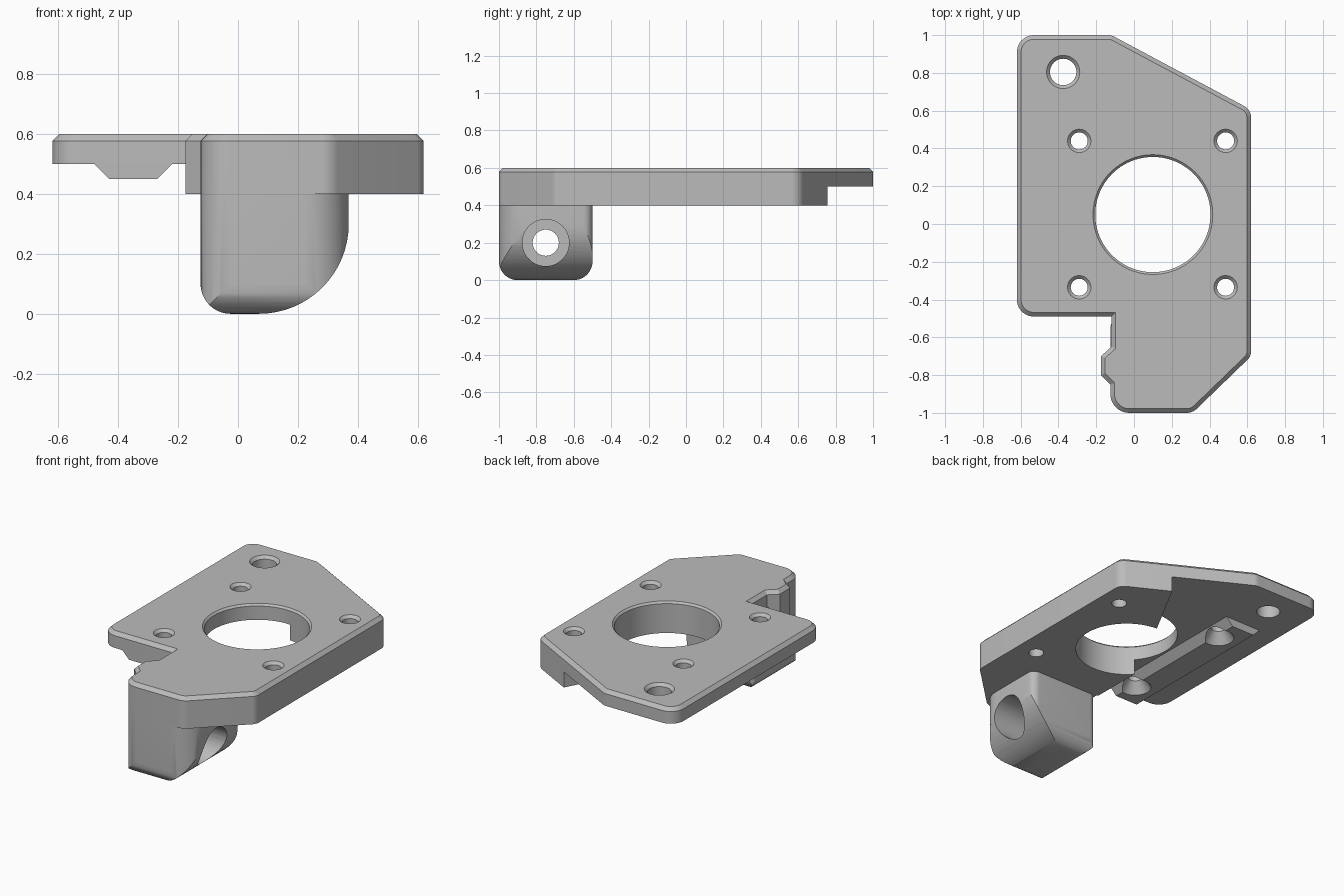
import bpy, bmesh, math
from mathutils import Vector, Matrix

if "Cube" in bpy.data.objects:
    bpy.data.objects.remove(bpy.data.objects["Cube"])

grey = bpy.data.materials.new("light_grey")
grey.use_nodes = True
colour = (0.5, 0.5, 0.5, 1)
grey.diffuse_color = colour
grey.node_tree.nodes["Principled BSDF"].inputs["Base Color"].default_value = colour

# Axis maps: profile (u, v) extruded along w
PLAN = Matrix.Identity(3)
ALONG_Y = Matrix(((1, 0, 0), (0, 0, 1), (0, 1, 0)))
ALONG_X = Matrix(((0, 0, 1), (1, 0, 0), (0, 1, 0)))


def rounded(corners, steps=10):
    """Replace each (u, v, radius) corner by a fillet arc."""
    out = []
    for i, (u, v, r) in enumerate(corners):
        p = Vector((u, v))
        a = Vector(corners[i - 1][:2]) - p
        b = Vector(corners[(i + 1) % len(corners)][:2]) - p
        if r == 0:
            out.append(p)
            continue
        a.normalize()
        b.normalize()
        half = a.angle(b) / 2
        centre = p + (a + b).normalized() * (r / math.sin(half))
        start = p + a * (r / math.tan(half)) - centre
        end = p + b * (r / math.tan(half)) - centre
        sweep = math.atan2(start.x * end.y - start.y * end.x, start.dot(end))
        for k in range(steps + 1):
            t = sweep * k / steps
            c, s = math.cos(t), math.sin(t)
            out.append(centre + Vector((c * start.x - s * start.y, s * start.x + c * start.y)))
    return out


def finish(bm, name):
    bmesh.ops.recalc_face_normals(bm, faces=bm.faces)
    mesh = bpy.data.meshes.new(name)
    bm.to_mesh(mesh)
    bm.free()
    mesh.materials.append(grey)
    ob = bpy.data.objects.new(name, mesh)
    bpy.context.collection.objects.link(ob)
    return ob


def prism(name, points, low, high, axes=PLAN, bevel=0):
    bm = bmesh.new()
    base = bm.faces.new([bm.verts.new(axes @ Vector((p[0], p[1], low))) for p in points])
    moved = bmesh.ops.extrude_face_region(bm, geom=[base])["geom"]
    top = [g for g in moved if isinstance(g, bmesh.types.BMVert)]
    bmesh.ops.translate(bm, verts=top, vec=axes @ Vector((0, 0, high - low)))
    bmesh.ops.recalc_face_normals(bm, faces=bm.faces)
    if bevel:
        rim = set(top)
        edges = [e for e in bm.edges if set(e.verts) <= rim]
        bmesh.ops.bevel(bm, geom=edges, offset=bevel, segments=1, affect='EDGES', clamp_overlap=False)
    return finish(bm, name)


def turned(name, profile, place, segments=48):
    """Closed solid of revolution from (radius, height) pairs."""
    bm = bmesh.new()
    rings = []
    for r, h in profile:
        rings.append([bm.verts.new(place @ Vector((r * math.cos(math.tau * k / segments),
                                                   r * math.sin(math.tau * k / segments), h)))
                      for k in range(segments)])
    for lo, hi in zip(rings, rings[1:]):
        for k in range(segments):
            n = (k + 1) % segments
            bm.faces.new((lo[k], lo[n], hi[n], hi[k]))
    bm.faces.new(rings[0])
    bm.faces.new(rings[-1])
    return finish(bm, name)


def combine(ob, other, operation):
    other.hide_render = True
    mod = ob.modifiers.new(operation.lower(), 'BOOLEAN')
    mod.operation, mod.object, mod.solver = operation, other, 'EXACT'
    bpy.context.view_layer.objects.active = ob
    bpy.ops.object.modifier_apply(modifier=mod.name)
    bpy.data.objects.remove(other)


# Plate with bevelled top edge
outline = [(-.62, 1, .09), (-.62, -.49, .09), (-.12, -.49, 0), (-.12, -.65, 0), (-.175, -.7, 0),
           (-.175, -.8, 0), (-.125, -.85, 0), (-.125, -1, .1), (.31, -1, .08), (.62, -.7, .06),
           (.62, .605, .07), (-.12, 1, .07)]
plate = prism("mounting_plate", rounded(outline), .4, .6, bevel=.022)

# Thinner underside area
relief = [(-.8, -.55), (-.13, -.55), (-.13, -.106), (.335, .755), (.55, 1.15), (-.8, 1.15)]
combine(plate, prism("relief_cutter", relief, .2, .5), 'DIFFERENCE')

# Hanging block: intersection of front, side and plan profiles
block = prism("bearing_block", rounded([(-.125, 0, .1), (.37, 0, .3), (.37, .5, 0), (-.125, .5, 0)], 16),
              -1, -.5, ALONG_Y)
side = rounded([(-1, 0, .1), (-.5, 0, .1), (-.5, .7, 0), (-1, .7, 0)])
combine(block, prism("side_profile", side, -.5, .6, ALONG_X), 'INTERSECT')
plan = rounded([(-.125, -1, .1), (.37, -1, .15), (.37, -.5, .05), (-.125, -.5, .05)])
combine(block, prism("plan_profile", plan, -.2, .8), 'INTERSECT')
combine(plate, block, 'UNION')

# Tapered rail under the thin area
rail = [(-.48, .5), (-.43, .45), (-.27, .45), (-.22, .5), (-.22, .53), (-.48, .53)]
combine(plate, prism("under_rail", rail, -.488, .6, ALONG_Y), 'UNION')

# Vertical holes with chamfered mouths
holes = [(.1, .05, .305, .012), (-.375, .805, .07, .018)]
holes += [(x, y, .045, .017) for x in (-.29, .485) for y in (-.335, .44)]
for x, y, r, c in holes:
    profile = [(r, .3), (r, .6 - c), (r + c, .6), (r + c, .7)]
    if x == -.29:
        profile = [(.095, .3), (.095, .45), (.045, .52)] + profile[1:]
    segments = 96 if r > .2 else 40
    combine(plate, turned("hole_cutter", profile, Matrix.Translation((x, y, 0)), segments), 'DIFFERENCE')

# Stepped bore through the block
across = Matrix.Translation((0, -.75, .2)) @ Matrix.Rotation(math.pi / 2, 4, 'Y')
bore = turned("bore_cutter", [(.07, -.4), (.07, 0), (.125, 0), (.125, .6)], across)
combine(plate, bore, 'DIFFERENCE')

bpy.ops.object.select_all(action='DESELECT')
plate.select_set(True)
bpy.context.view_layer.objects.active = plate
bpy.ops.object.shade_smooth_by_angle(angle=math.radians(30))
